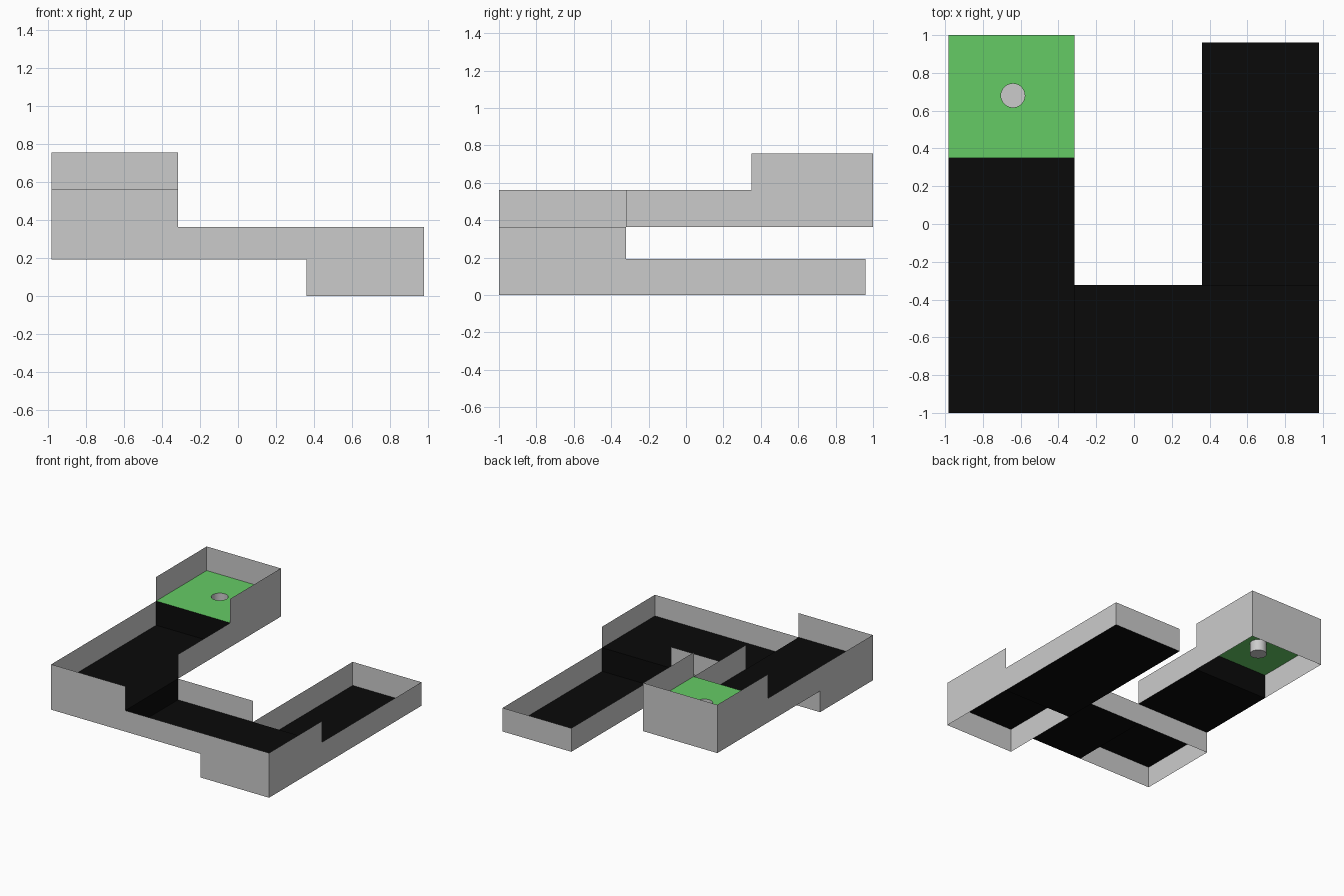
import bpy, bmesh, math

if "Cube" in bpy.data.objects:
    bpy.data.objects.remove(bpy.data.objects["Cube"])

# Key plan lines and step heights
XL, XR = -0.982, 0.98          # outer sides
XA, XB = -0.315, 0.361         # inner edges of left and right lanes
Y0, Y1, YE = -1.0, 1.0, 0.96   # front, back of left lane, back of right lane
YS, YG = -0.322, 0.35          # back of middle lane, front of green
Z = [0.0, 0.192, 0.364, 0.561, 0.757]
HOLE, R, DEPTH = (-0.641, 0.68), 0.063, 0.09


def material(name, rgb):
    m = bpy.data.materials.new(name)
    m.diffuse_color = (*rgb, 1)
    m.use_nodes = True
    m.node_tree.nodes["Principled BSDF"].inputs["Base Color"].default_value = m.diffuse_color
    return m


black = material("black_felt", (0.003, 0.003, 0.003))
green = material("green_felt", (0.13, 0.6, 0.13))


def finish(name, bm, mat=None):
    me = bpy.data.meshes.new(name)
    bm.to_mesh(me)
    bm.free()
    ob = bpy.data.objects.new(name, me)
    bpy.context.collection.objects.link(ob)
    if mat:
        me.materials.append(mat)
    return ob


def add_wall(bm, a, b, z0, z1):
    pts = [(*a, z0), (*b, z0), (*b, z1), (*a, z1)]
    bm.faces.new([bm.verts.new(p) for p in pts])


def walls(name, path, z0, z1, mat=None):
    """Thin upright sheet following a plan path."""
    bm = bmesh.new()
    for a, b in zip(path, path[1:]):
        add_wall(bm, a, b, z0, z1)
    bmesh.ops.remove_doubles(bm, verts=bm.verts, dist=1e-5)
    return finish(name, bm, mat)


def floor(name, x0, x1, y0, y1, z):
    bm = bmesh.new()
    bm.faces.new([bm.verts.new((x, y, z)) for x, y in
                  ((x0, y0), (x1, y0), (x1, y1), (x0, y1))])
    return finish(name, bm, black)


# Lane floors
floor("lower_floor", XB, XR, YS, YE, Z[0])
floor("middle_floor", XA, XR, Y0, YS, Z[1])
floor("upper_floor", XL, XA, Y0, YG, Z[2])

# Step risers between levels
walls("lower_riser", [(XB, YS), (XR, YS)], Z[0], Z[1], black)
walls("middle_riser", [(XA, Y0), (XA, YS)], Z[1], Z[2], black)
walls("green_riser", [(XL, YG), (XA, YG)], Z[2], Z[3], black)

# Side walls of each level
walls("lower_walls", [(XB, Y0), (XR, Y0), (XR, YE), (XB, YE), (XB, Y0)], Z[0], Z[1])
walls("middle_walls", [(XB, YS), (XL, YS), (XL, Y0), (XR, Y0), (XR, YS)], Z[1], Z[2])
walls("upper_walls", [(XA, YS), (XA, Y1), (XL, Y1), (XL, Y0), (XA, Y0)], Z[2], Z[3])
walls("green_walls", [(XA, YG), (XA, Y1), (XL, Y1), (XL, YG)], Z[3], Z[4])

# Green with a round hole
ring = [(HOLE[0] + R * math.cos(t), HOLE[1] + R * math.sin(t))
        for t in (2 * math.pi * i / 32 for i in range(32))]
bm = bmesh.new()
for loop in ([(XL, YG), (XA, YG), (XA, Y1), (XL, Y1)], ring):
    vs = [bm.verts.new((x, y, Z[3])) for x, y in loop]
    for i, v in enumerate(vs):
        bm.edges.new((v, vs[(i + 1) % len(vs)]))
bmesh.ops.triangle_fill(bm, use_beauty=True, use_dissolve=False,
                        edges=bm.edges[:], normal=(0, 0, 1))
finish("putting_green", bm, green)

# Cup below the hole, open at the top
bm = bmesh.new()
bottom = [bm.verts.new((x, y, Z[3] - DEPTH)) for x, y in ring]
top = [bm.verts.new((x, y, Z[3])) for x, y in ring]
bm.faces.new(bottom)
for i in range(32):
    j = (i + 1) % 32
    bm.faces.new((bottom[j], bottom[i], top[i], top[j]))
cup = finish("hole_cup", bm)
bpy.context.view_layer.objects.active = cup
cup.select_set(True)
bpy.ops.object.shade_smooth_by_angle()
